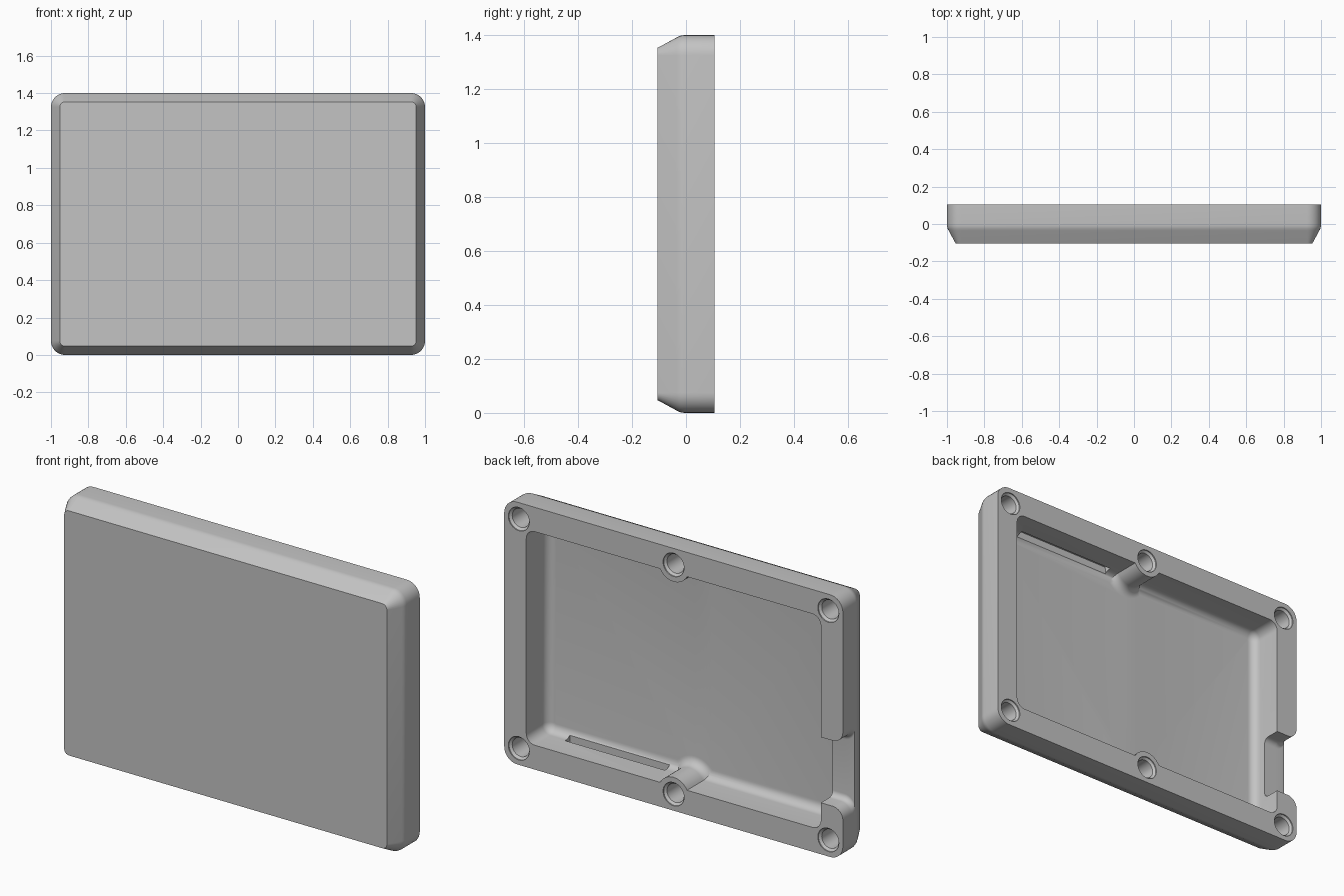
import bpy, bmesh
from math import sin, cos, pi

if "Cube" in bpy.data.objects:
    bpy.data.objects.remove(bpy.data.objects["Cube"], do_unlink=True)

MID_Z = 0.7
HALF_W, HALF_H = 1.0, 0.7
BACK, FRONT = 0.105, -0.105
FLOOR = -0.075
FILLET = 0.045
HOLE_Z = 0.612          # hole rows, measured from the middle height
QUARTER = [i / 8 * pi / 2 for i in range(9)]


def rounded(hw, hh, r, y, cx=0, cz=0, n=8):
    """Rounded rectangle (or circle) standing at depth y."""
    pts = []
    for k, (sx, sz) in enumerate([(1, 1), (-1, 1), (-1, -1), (1, -1)]):
        for i in range(n + 1):
            a = (k + i / n) * pi / 2
            pts.append((cx + sx * (hw - r) + r * cos(a), y,
                        MID_Z + cz + sz * (hh - r) + r * sin(a)))
    return pts


def circle(r, y, cx, cz):
    return rounded(r, r, r, y, cx, cz, 10)


def loft(name, rings):
    """Closed solid through rings with equal point counts."""
    bm = bmesh.new()
    rows = [[bm.verts.new(p) for p in ring] for ring in rings]
    n = len(rows[0])
    for a, b in zip(rows, rows[1:]):
        for i in range(n):
            j = (i + 1) % n
            bm.faces.new((a[i], a[j], b[j], b[i]))
    bm.faces.new(rows[0])
    bm.faces.new(rows[-1])
    bmesh.ops.remove_doubles(bm, verts=bm.verts, dist=1e-5)
    bmesh.ops.recalc_face_normals(bm, faces=bm.faces)
    mesh = bpy.data.meshes.new(name)
    bm.to_mesh(mesh)
    bm.free()
    obj = bpy.data.objects.new(name, mesh)
    bpy.context.collection.objects.link(obj)
    return obj


def cut(target, cutter):
    cutter.hide_render = True
    mod = target.modifiers.new("cut", 'BOOLEAN')
    mod.operation = 'DIFFERENCE'
    mod.solver = 'EXACT'
    mod.object = cutter
    bpy.context.view_layer.objects.active = target
    bpy.ops.object.modifier_apply(modifier=mod.name)
    bpy.data.objects.remove(cutter, do_unlink=True)


# Outer body: straight sides blending into a sloped front edge
outline = [(BACK, 0), (-0.005, 0), (-0.015, 0.001), (-0.025, 0.004),
           (-0.035, 0.009), (FRONT, 0.047)]
shell = loft("enclosure_shell", [
    rounded(HALF_W - i, HALF_H - i, 0.075 - i, y) for y, i in outline])

# Cavity with filleted floor
rings = [rounded(0.87, 0.57, 0.05, BACK + 0.03)]
for t in QUARTER:
    i = FILLET * (1 - cos(t))
    rings.append(rounded(0.87 - i, 0.57 - i, 0.05 - i,
                         FLOOR + FILLET * (1 - sin(t))))
cavity = loft("cavity_cutter", rings)

# Screw bosses at mid width stay standing in the cavity
for side in (-1, 1):
    z = side * HOLE_Z
    rings = [circle(0.09, BACK + 0.06, 0, z)]
    for t in QUARTER:
        rings.append(circle(0.09 + FILLET * (1 - cos(t)),
                            FLOOR + FILLET * (1 - sin(t)), 0, z))
    rings.append(circle(0.09 + FILLET, FLOOR - 0.05, 0, z))
    cut(cavity, loft("boss_cutter", rings))
cut(shell, cavity)

# Shallow grooves in the top and bottom cavity walls
for side in (-1, 1):
    cut(shell, loft("groove_cutter", [
        rounded(0.295, 0.025, 0.01, y, 0.435, side * 0.57)
        for y in (-0.022, -0.062)]))

# Cable notch through the right wall, flared outward
FLARE = 0.06
stations = [(-0.8, 0)]
stations += [(-0.94 - FLARE * sin(t), FLARE * (1 - cos(t))) for t in QUARTER]
stations.append((-1.05, FLARE))
rings = []
for x, f in stations:
    lo, hi, bottom, r = 0.275 - f, 0.625 + f, 0.005, 0.03
    ring = [(x, 0.15, lo)]
    ring += [(x, bottom + r - r * sin(t), lo + r - r * cos(t)) for t in QUARTER]
    ring += [(x, bottom + r - r * cos(t), hi - r + r * sin(t)) for t in QUARTER]
    ring.append((x, 0.15, hi))
    rings.append(ring)
cut(shell, loft("notch_cutter", rings))

# Six blind screw holes with chamfered mouths
hole = [(BACK + 0.02, 0.062), (BACK - 0.006, 0.062), (BACK - 0.016, 0.05),
        (BACK - 0.13, 0.05)]
for x in (-0.914, 0, 0.914):
    for side in (-1, 1):
        cut(shell, loft("hole_cutter", [
            circle(r, y, x, side * HOLE_Z) for y, r in hole]))

# Grey plastic
grey = bpy.data.materials.new("grey_plastic")
grey.use_nodes = True
colour = (0.55, 0.55, 0.55, 1)
grey.diffuse_color = colour
grey.node_tree.nodes["Principled BSDF"].inputs["Base Color"].default_value = colour
shell.data.materials.clear()
shell.data.materials.append(grey)
for p in shell.data.polygons:
    p.material_index = 0

bpy.ops.object.select_all(action='DESELECT')
shell.select_set(True)
bpy.context.view_layer.objects.active = shell
bpy.ops.object.shade_smooth_by_angle(angle=pi / 6)
